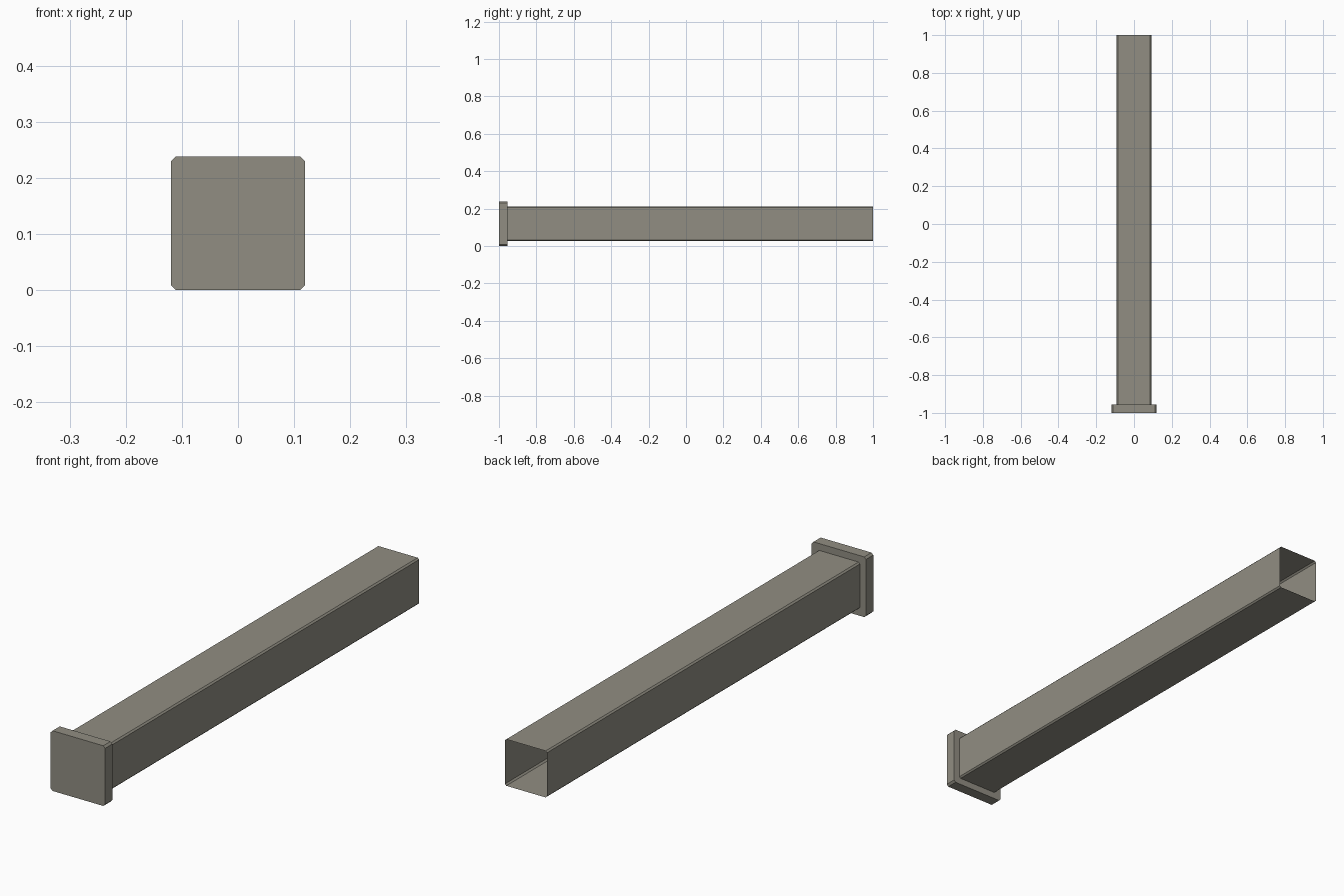
import bpy, bmesh

if "Cube" in bpy.data.objects:
    bpy.data.objects.remove(bpy.data.objects["Cube"])

CENTER_Z = 0.119

metal = bpy.data.materials.new("warm_grey")
metal.diffuse_color = (0.283, 0.270, 0.225, 1.0)
metal.use_nodes = True
metal.node_tree.nodes["Principled BSDF"].inputs["Base Color"].default_value = metal.diffuse_color


def chamfered_square(half, cut):
    """Eight-sided outline: a square with its corners clipped."""
    a, b = half, half - cut
    return [(b, -a), (a, -b), (a, b), (b, a), (-b, a), (-a, b), (-a, -b), (-b, -a)]


def extruded_square(name, half, cut, y0, y1, closed):
    bm = bmesh.new()
    outline = chamfered_square(half, cut)
    front, back = [[bm.verts.new((x, y, z + CENTER_Z)) for x, z in outline]
                   for y in (y0, y1)]
    n = len(outline)
    # side walls, wound to face outward
    for i in range(n):
        j = (i + 1) % n
        bm.faces.new((front[j], front[i], back[i], back[j]))
    if closed:
        bm.faces.new(front)
        bm.faces.new(back[::-1])
    mesh = bpy.data.meshes.new(name)
    bm.to_mesh(mesh)
    bm.free()
    mesh.materials.append(metal)
    obj = bpy.data.objects.new(name, mesh)
    bpy.context.collection.objects.link(obj)
    return obj


# Solid end plate, and the thin open-ended tube behind it
extruded_square("end_plate", 0.119, 0.008, -1.0, -0.955, True)
extruded_square("hollow_tube", 0.092, 0.006, -0.955, 1.0, False)
